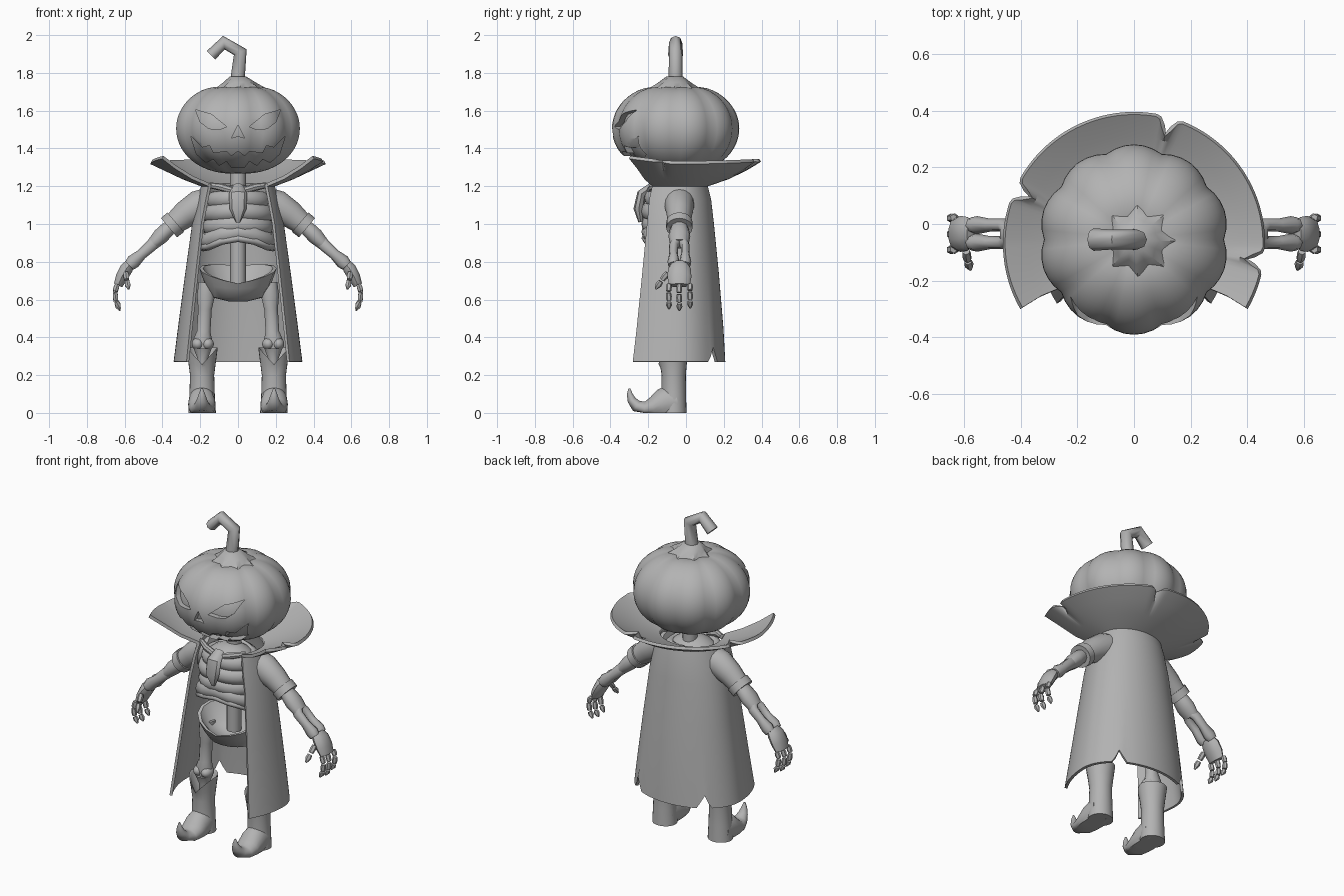
import bpy, bmesh
from math import sin, cos, pi, radians, exp
from mathutils import Vector

if "Cube" in bpy.data.objects:
    bpy.data.objects.remove(bpy.data.objects["Cube"])

grey = bpy.data.materials.new("plain grey")
grey.use_nodes = True
grey.diffuse_color = (0.45, 0.45, 0.45, 1)
grey.node_tree.nodes["Principled BSDF"].inputs["Base Color"].default_value = (0.45, 0.45, 0.45, 1)


def finish(name, bm, mirror=False, thick=0, cutters=(), angle=40):
    bmesh.ops.recalc_face_normals(bm, faces=bm.faces)
    mesh = bpy.data.meshes.new(name)
    bm.to_mesh(mesh)
    bm.free()
    mesh.materials.append(grey)
    ob = bpy.data.objects.new(name, mesh)
    bpy.context.collection.objects.link(ob)
    for other in bpy.context.selected_objects:
        other.select_set(False)
    ob.select_set(True)
    bpy.context.view_layer.objects.active = ob
    if thick:
        mod = ob.modifiers.new("thickness", "SOLIDIFY")
        mod.thickness, mod.offset = thick, 0
    for cutter in cutters:
        mod = ob.modifiers.new("cut", "BOOLEAN")
        mod.object, mod.operation, mod.solver = cutter, "DIFFERENCE", "EXACT"
    if mirror:
        mod = ob.modifiers.new("mirror", "MIRROR")
        mod.use_mirror_merge = False
    for mod in list(ob.modifiers):
        bpy.ops.object.modifier_apply(modifier=mod.name)
    bpy.ops.object.shade_smooth_by_angle(angle=radians(angle))
    return ob


def loft(name, rings, wrap=True, caps=True, floor=False, **kw):
    """Skin a list of equally long point rings."""
    bm = bmesh.new()
    rows = [[bm.verts.new((p[0], p[1], max(0, p[2]) if floor else p[2])) for p in r] for r in rings]
    n = len(rows[0])
    for a, b in zip(rows, rows[1:]):
        for i in range(n if wrap else n - 1):
            j = (i + 1) % n
            bm.faces.new((a[i], a[j], b[j], b[i]))
    if caps:
        bm.faces.new(rows[0])
        bm.faces.new(rows[-1])
    return finish(name, bm, **kw)


def tube(name, path, ref=(0, 1, 0), sides=10, **kw):
    """Path points are x, y, z, radius along ref, radius across."""
    pts = [Vector(p[:3]) for p in path]
    rings = []
    for i, p in enumerate(path):
        t = (pts[min(i + 1, len(pts) - 1)] - pts[max(i - 1, 0)]).normalized()
        s = Vector(ref).cross(t).normalized()
        b = t.cross(s)
        rings.append([pts[i] + b * p[3] * cos(2 * pi * k / sides) + s * p[4] * sin(2 * pi * k / sides)
                      for k in range(sides)])
    return loft(name, rings, **kw)


def ball(name, loc, size, mirror=False):
    bm = bmesh.new()
    bmesh.ops.create_uvsphere(bm, u_segments=14, v_segments=9, radius=1)
    for v in bm.verts:
        v.co = Vector([l + c * s for l, c, s in zip(loc, v.co, size)])
    return finish(name, bm, mirror)


def prism(name, outline):
    """Outline in x, z pushed through the front of the head."""
    bm = bmesh.new()
    face = bm.faces.new([bm.verts.new((x, -0.5, z)) for x, z in outline])
    new = bmesh.ops.extrude_face_region(bm, geom=[face])["geom"]
    bmesh.ops.translate(bm, vec=(0, 0.36, 0), verts=[g for g in new if isinstance(g, bmesh.types.BMVert)])
    ob = finish(name, bm)
    ob.hide_render = True
    return ob


# Pumpkin head with carved face
def pumpkin(name, size, cutters=()):
    rings = []
    for j in range(1, 28):
        phi = -pi / 2 + pi * j / 28
        ring = []
        for k in range(60):
            a = 2 * pi * k / 60
            lobe = 0.945 + 0.055 * abs(cos(5 * (a + pi / 2))) ** 0.9
            r = 0.337 * size * cos(phi) ** 0.85 * lobe
            s = sin(phi)
            dip = 0.04 * exp(-(r / 0.1) ** 2) if s > 0 else 0
            ring.append((r * cos(a), -0.055 + r * sin(a), 1.505 + 0.24 * size * s * (0.94 + 0.06 * lobe) - dip))
        rings.append(ring)
    return loft(name, rings, cutters=cutters, angle=50)


def flip(points):
    return [(-x, z) for x, z in reversed(points)]


eye = [(0.06, 1.515), (0.10, 1.50), (0.155, 1.505), (0.20, 1.54), (0.225, 1.605), (0.14, 1.58)]
upper = [(0.25, 1.465), (0.19, 1.405), (0.15, 1.415), (0.13, 1.375), (0.06, 1.385), (0.035, 1.36)]
lower = [(0.035, 1.30), (0.06, 1.335), (0.10, 1.31), (0.13, 1.345), (0.17, 1.325), (0.22, 1.37)]
mouth = lower + upper + [(0, 1.385)] + flip(lower + upper)
cutters = [prism("left_eye_cutter", eye), prism("right_eye_cutter", flip(eye)),
           prism("nose_cutter", [(-0.035, 1.455), (0, 1.465), (0.035, 1.455), (0, 1.525)]),
           prism("mouth_cutter", mouth)]
pumpkin("pumpkin_head", 1, cutters)
pumpkin("pumpkin_inside", 0.91)
for c in cutters:
    bpy.data.objects.remove(c)

# Stem with low star-shaped crown
loft("stem_crown", [[(x + r * (spike if k % 2 else 1) * cos(pi * k / 8), -0.06 + r * (spike if k % 2 else 1) * sin(pi * k / 8), z)
                     for k in range(16)]
                    for x, r, z, spike in ((0.015, 0.14, 1.715, 0.7), (0.008, 0.085, 1.75, 0.85), (0, 0.045, 1.78, 1))], angle=60)
tube("stem", [(0, -0.055, 1.74, 0.04, 0.042), (0, -0.055, 1.79, 0.037, 0.037), (0.012, -0.055, 1.91, 0.035, 0.037),
              (-0.075, -0.055, 1.96, 0.035, 0.036), (-0.143, -0.055, 1.893, 0.04, 0.032)], sides=8, angle=60)


# Cape and collar
def arc(half, back, front, mid, z_of, span, cols, scale=lambda t: 1):
    ring = []
    for k in range(cols + 1):
        t = radians(-span + 2 * span * k / cols)
        s = scale(t)
        depth = back if cos(t) > 0 else front
        ring.append((half * s * sin(t), mid + depth * s * cos(t), z_of(t)))
    return ring


def notch(t, places, width):
    return max(max(0, 1 - abs(t - radians(p)) / radians(width)) for p in places)


cape = [arc(a, b, f, -0.04, lambda t, z=z: z, 127, 60)
        for z, a, b, f in ((1.21, 0.185, 0.145, 0.22), (1.13, 0.205, 0.165, 0.25), (1.0, 0.235, 0.18, 0.27),
                           (0.75, 0.27, 0.205, 0.31), (0.45, 0.31, 0.23, 0.36))]
cape.append(arc(0.333, 0.24, 0.395, -0.04, lambda t: 0.27 + 0.08 * notch(t, (-42, 42), 7), 127, 60))
loft("cape", cape, wrap=False, caps=False, thick=0.016)


def rim_z(t):
    return 1.325 + 0.012 * cos(t) ** 2 + 0.05 * max(0, -cos(t))


loft("collar", [arc(0.185, 0.145, 0.22, -0.04, lambda t: 1.205, 127, 120),
                arc(0.29, 0.27, 0.30, -0.05, lambda t: 1.245, 124, 120),
                arc(0.385, 0.375, 0.38, -0.06, lambda t: 1.29 + 0.02 * max(0, -cos(t)), 121, 120),
                arc(0.46, 0.46, 0.46, -0.068, rim_z, 120, 120, lambda t: 1 - 0.13 * notch(t, (-66, 16, 98), 4.5))],
     wrap=False, caps=False, thick=0.018)

# Spine, rib cage and neck ornament
tube("spine", [(0, -0.04, z, 0.042, 0.042) for z in (0.66, 0.9, 1.32)], sides=12)
ball("chest_core", (0, -0.07, 1.07), (0.17, 0.145, 0.14))
for i, (z, r) in enumerate(((1.14, 0.135), (1.07, 0.155), (1.0, 0.152))):
    loops = []
    for k in range(33):
        a = 2 * pi * k / 32
        loops.append([((r + 0.036 * cos(b)) * cos(a), -0.075 + (r + 0.036 * cos(b)) * 0.86 * sin(a),
                       z + 0.046 * sin(b) - 0.015 * abs(cos(a))) for b in [pi * m / 4 for m in range(8)]])
    loft("rib_" + str(i + 1), loops, caps=False, angle=60)
half = [(0.165, 0.03, 0.93), (0.185, -0.06, 0.91), (0.155, -0.15, 0.915), (0.085, -0.20, 0.945)]
for name, drop, r in (("lower_rib", 0, 0.042), ("bottom_rib", 0.035, 0.02)):
    path = [(-x, y, z - drop) for x, y, z in half] + [(0, -0.21, 0.96 - drop)] + [(x, y, z - drop) for x, y, z in half[::-1]]
    tube(name, [(*p, r, 0.026) for p in path], ref=(0, 0, 1), sides=8, angle=60)
tube("neck_ornament", [(0, -0.18, 1.20, 0.02, 0.03), (0, -0.235, 1.16, 0.025, 0.048), (0, -0.25, 1.08, 0.028, 0.045),
                       (0, -0.24, 1.01, 0.012, 0.012)], sides=8)
tube("collar_tie", [(0.02, -0.19, 1.175, 0.02, 0.018), (0.09, -0.18, 1.195, 0.018, 0.02),
                    (0.15, -0.14, 1.205, 0.015, 0.015)], sides=8, mirror=True)

# Pelvis bowl, open toward the front
bowl = []
for r, z, lift in ((0.05, 0.59, 0), (0.13, 0.61, 0), (0.175, 0.67, 0.3), (0.205, 0.73, 1),
                   (0.185, 0.73, 1), (0.13, 0.66, 0.3), (0.05, 0.635, 0)):
    bowl.append([(r * cos(a), -0.07 + 0.72 * r * sin(a), z + lift * (0.035 * abs(cos(a)) + 0.045 * sin(a)))
                 for a in [2 * pi * k / 16 for k in range(16)]])
loft("pelvis", bowl)

# Legs and curled boots
tube("thigh_bone", [(0.165, -0.06, 0.69, 0.04, 0.045), (0.17, -0.06, 0.62, 0.045, 0.05), (0.175, -0.06, 0.55, 0.035, 0.038),
                    (0.182, -0.06, 0.43, 0.035, 0.038), (0.187, -0.06, 0.38, 0.045, 0.055),
                    (0.187, -0.06, 0.34, 0.04, 0.05)], mirror=True, angle=60)
for name, x in (("inner_knee", 0.16), ("outer_knee", 0.213)):
    ball(name, (x, -0.07, 0.365), (0.033, 0.045, 0.033), mirror=True)
tube("shin_bone", [(0.187, -0.065, 0.34, 0.05, 0.05), (0.187, -0.065, 0.29, 0.03, 0.03),
                   (0.187, -0.065, 0.15, 0.03, 0.03)], mirror=True)
shaft = []
for z, rx, ry, rise in ((0.0, 0.073, 0.068, 0), (0.1, 0.067, 0.065, 0), (0.2, 0.064, 0.064, 0),
                        (0.26, 0.073, 0.07, 0.03), (0.32, 0.083, 0.08, 0.09), (0.31, 0.073, 0.07, 0.09),
                        (0.2, 0.055, 0.055, 0)):
    shaft.append([(0.19 + rx * cos(a), -0.065 + ry * sin(a),
                   z + (rise * (abs(cos(a)) - 0.7) if sin(a) < 0 else 0.3 * rise))
                  for a in [2 * pi * k / 24 for k in range(24)]])
loft("boot_shaft", shaft, mirror=True)
foot = [(-0.045, 0.06, 0.068, 0.075), (-0.09, 0.055, 0.071, 0.09), (-0.13, 0.045, 0.073, 0.08), (-0.175, 0.03, 0.071, 0.055),
        (-0.22, 0.022, 0.06, 0.038), (-0.262, 0.036, 0.043, 0.032), (-0.288, 0.068, 0.028, 0.023),
        (-0.298, 0.10, 0.017, 0.015), (-0.30, 0.13, 0.005, 0.005)]
tube("boot_foot", [(0.191, *p) for p in foot], ref=(1, 0, 0), sides=20, floor=True, mirror=True, angle=50)

# Sleeves, arm bones and hands
tube("sleeve", [(0.13, -0.035, 1.12, 0.08, 0.08), (0.21, -0.035, 1.095, 0.078, 0.083), (0.28, -0.035, 1.05, 0.068, 0.072),
                (0.335, -0.035, 1.005, 0.06, 0.06)], sides=16, mirror=True)
tube("cuff", [(0.33, -0.035, 1.01, 0.07, 0.068), (0.365, -0.035, 0.98, 0.07, 0.066), (0.36, -0.035, 0.985, 0.055, 0.05),
              (0.34, -0.035, 1.0, 0.05, 0.045)], sides=16, mirror=True)
tube("elbow", [(0.33, -0.035, 1.01, 0.035, 0.035), (0.38, -0.035, 0.965, 0.052, 0.043), (0.41, -0.035, 0.935, 0.058, 0.045),
               (0.45, -0.035, 0.895, 0.05, 0.035)], mirror=True, angle=60)
for name, y in (("front_forearm_bone", -0.066), ("rear_forearm_bone", -0.004)):
    tube(name, [(0.42, -0.035, 0.925, 0.03, 0.035), (0.46, y, 0.885, 0.024, 0.032), (0.51, y, 0.84, 0.023, 0.028),
                (0.555, y, 0.80, 0.032, 0.038), (0.575, y, 0.78, 0.028, 0.03)], sides=8, mirror=True, angle=60)
tube("hand", [(0.57, -0.035, 0.79, 0.045, 0.028), (0.59, -0.035, 0.765, 0.06, 0.036), (0.615, -0.035, 0.72, 0.064, 0.034),
              (0.635, -0.035, 0.675, 0.055, 0.025)], mirror=True)


def finger(name, joints, r):
    pts = [Vector(p) for p in joints]
    for i, (a, b) in enumerate(zip(pts, pts[1:])):
        a, b = a.lerp(b, 0.08), a.lerp(b, 0.9)
        tip = 0.3 if i == len(pts) - 2 else 0.85
        tube(name + "_" + str(i + 1), [(*a, r * 0.8, r * 0.8), (*a.lerp(b, 0.45), r, r), (*b, r * tip, r * tip)],
             sides=6, mirror=True)


for name, y, drop in (("index_finger", -0.09, 0), ("middle_finger", -0.035, 0.008), ("little_finger", 0.022, -0.005)):
    finger(name, [(0.637, y, 0.685), (0.652, y - 0.002, 0.64 - drop), (0.645, y, 0.59 - drop), (0.622, y, 0.545 - drop)], 0.016)
finger("thumb", [(0.595, -0.095, 0.745), (0.588, -0.13, 0.70), (0.578, -0.165, 0.65)], 0.017)
